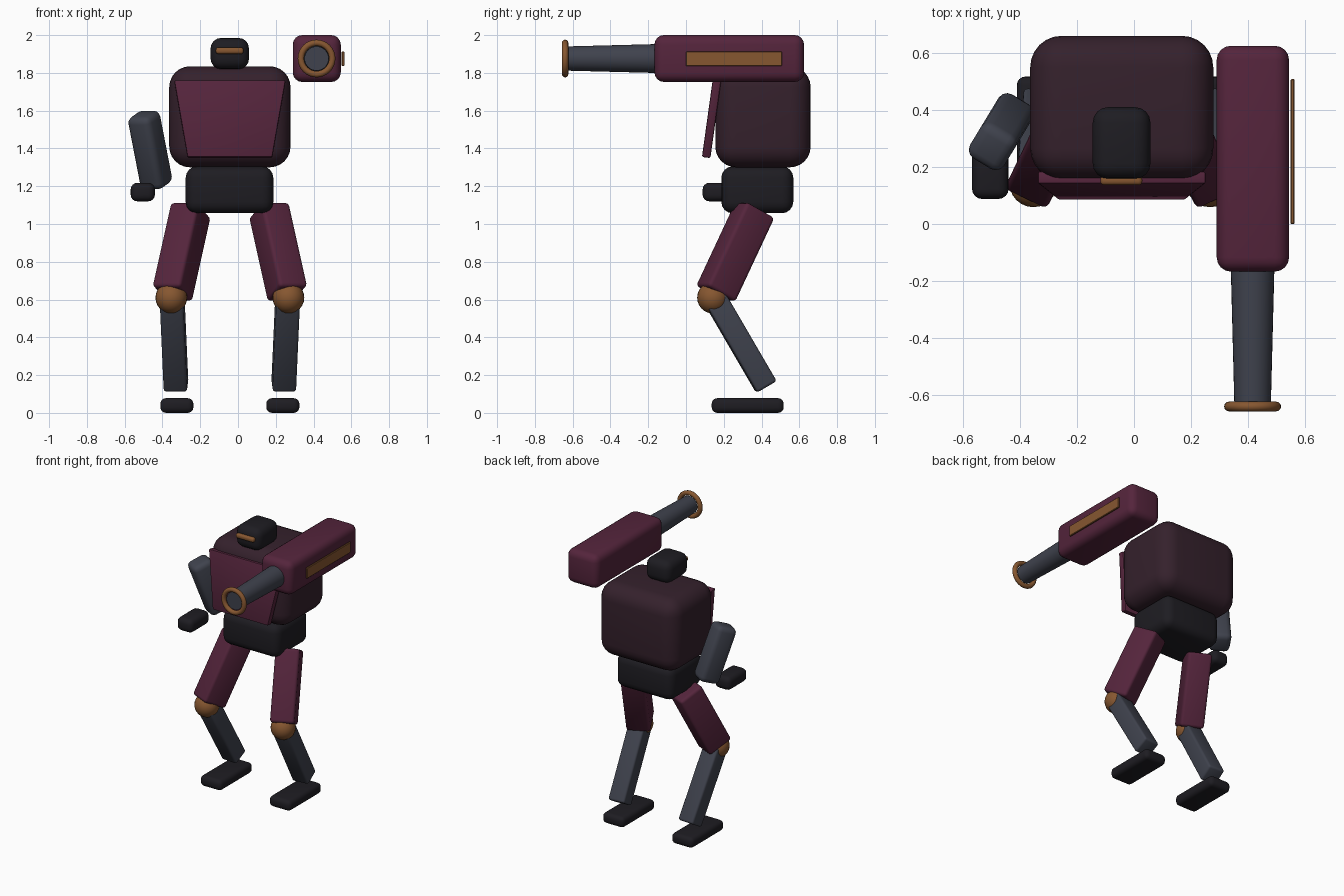
import bpy, bmesh
from math import pi
from mathutils import Vector, Matrix

if "Cube" in bpy.data.objects:
    bpy.data.objects.remove(bpy.data.objects["Cube"])

CX = -0.043  # body centre line (the cannon offsets it)


def mat(name, rgb):
    m = bpy.data.materials.new(name)
    m.diffuse_color = (*rgb, 1)
    m.use_nodes = True
    m.node_tree.nodes["Principled BSDF"].inputs["Base Color"].default_value = m.diffuse_color
    return m


PLUM = mat("plum", (0.09, 0.018, 0.045))
SHADOW = mat("dark_plum", (0.035, 0.015, 0.025))
BLACK = mat("black", (0.013, 0.012, 0.016))
SLATE = mat("slate", (0.05, 0.055, 0.075))
BRONZE = mat("bronze", (0.24, 0.095, 0.03))


def finish(ob, name, m):
    ob.name = name
    ob.data.materials.append(m)
    bpy.ops.object.shade_smooth_by_angle(angle=0.6)
    return ob


def make_box(name, size, matrix, m, bevel, seg=3, taper=1.0):
    bm = bmesh.new()
    bmesh.ops.create_cube(bm, size=1)
    for v in bm.verts:
        k = taper if v.co.z < 0 else 1.0
        v.co = Vector((v.co.x * size[0] * k, v.co.y * size[1], v.co.z * size[2]))
    if bevel:
        bmesh.ops.bevel(bm, geom=bm.edges[:], offset=bevel, segments=seg,
                        profile=0.5, affect='EDGES')
    me = bpy.data.meshes.new(name)
    bm.to_mesh(me)
    bm.free()
    ob = bpy.data.objects.new(name, me)
    bpy.context.collection.objects.link(ob)
    bpy.context.view_layer.objects.active = ob
    bpy.ops.object.select_all(action='DESELECT')
    ob.select_set(True)
    ob.matrix_world = matrix
    return finish(ob, name, m)


def block(name, lo, hi, m, bevel, seg=4):
    lo, hi = Vector(lo), Vector(hi)
    return make_box(name, hi - lo, Matrix.Translation((lo + hi) / 2), m, bevel, seg)


def limb(name, low, high, w, d, m, bevel):
    low, high = Vector(low), Vector(high)
    axis = high - low
    rot = axis.to_track_quat('Z', 'Y').to_matrix().to_4x4()
    return make_box(name, (w, d, axis.length),
                    Matrix.Translation((low + high) / 2) @ rot, m, bevel)


# Torso, pelvis and head
block("torso", (-0.364, 0.155, 1.30), (0.278, 0.66, 1.835), SHADOW, 0.11, 6)
block("pelvis", (-0.277, 0.187, 1.057), (0.187, 0.568, 1.305), BLACK, 0.06)
block("head", (-0.145, 0.158, 1.82), (0.058, 0.41, 1.985), BLACK, 0.055)
block("visor", (-0.118, 0.136, 1.90), (0.029, 0.17, 1.935), BRONZE, 0.014)

# Sloping chest plate, narrower at the bottom
chest_axis = Vector((0, 0.057, 0.41))
make_box("chest_plate", (0.59, 0.045, 0.41),
         Matrix.Translation((CX, 0.135, 1.555))
         @ chest_axis.to_track_quat('Z', 'Y').to_matrix().to_4x4(),
         PLUM, 0.008, 2, taper=0.76)

# Shoulder cannon
GX, GZ = 0.416, 1.876
block("cannon_body", (0.29, -0.167, 1.752), (0.544, 0.625, 2.0), PLUM, 0.05)
block("cannon_stripe", (0.549, 0.0, 1.836), (0.563, 0.508, 1.913), BRONZE, 0.003, 1)
bpy.ops.mesh.primitive_cone_add(vertices=32, radius1=0.078, radius2=0.064, depth=0.54,
                                location=(GX, -0.365, GZ), rotation=(pi / 2, 0, 0))
finish(bpy.context.object, "cannon_barrel", SLATE)
bpy.ops.mesh.primitive_torus_add(major_radius=0.083, minor_radius=0.017,
                                 major_segments=32, minor_segments=12,
                                 location=(GX, -0.64, GZ), rotation=(pi / 2, 0, 0))
finish(bpy.context.object, "muzzle_ring", BRONZE)

# Free arm and hand
limb("forearm", (-0.428, 0.385, 1.20), (-0.502, 0.263, 1.583), 0.14, 0.15, SLATE, 0.035)
block("hand", (-0.568, 0.088, 1.12), (-0.44, 0.31, 1.218), BLACK, 0.035)

# Legs, mirrored about the body centre line
for side, s in (("left", -1), ("right", 1)):
    def at(x, y, z):
        return (CX + s * x, y, z)
    limb(side + "_thigh", at(0.305, 0.157, 0.63), at(0.206, 0.365, 1.075),
         0.165, 0.185, PLUM, 0.02)
    bpy.ops.mesh.primitive_uv_sphere_add(segments=24, ring_count=12, radius=0.084,
                                         location=at(0.31, 0.143, 0.61))
    finish(bpy.context.object, side + "_knee", BRONZE)
    limb(side + "_shin", at(0.306, 0.15, 0.61), at(0.285, 0.425, 0.138),
         0.125, 0.12, SLATE, 0.015)
    a, b = sorted((CX + s * 0.193, CX + s * 0.368))
    block(side + "_foot", (a, 0.136, 0.0), (b, 0.517, 0.078), BLACK, 0.03)
